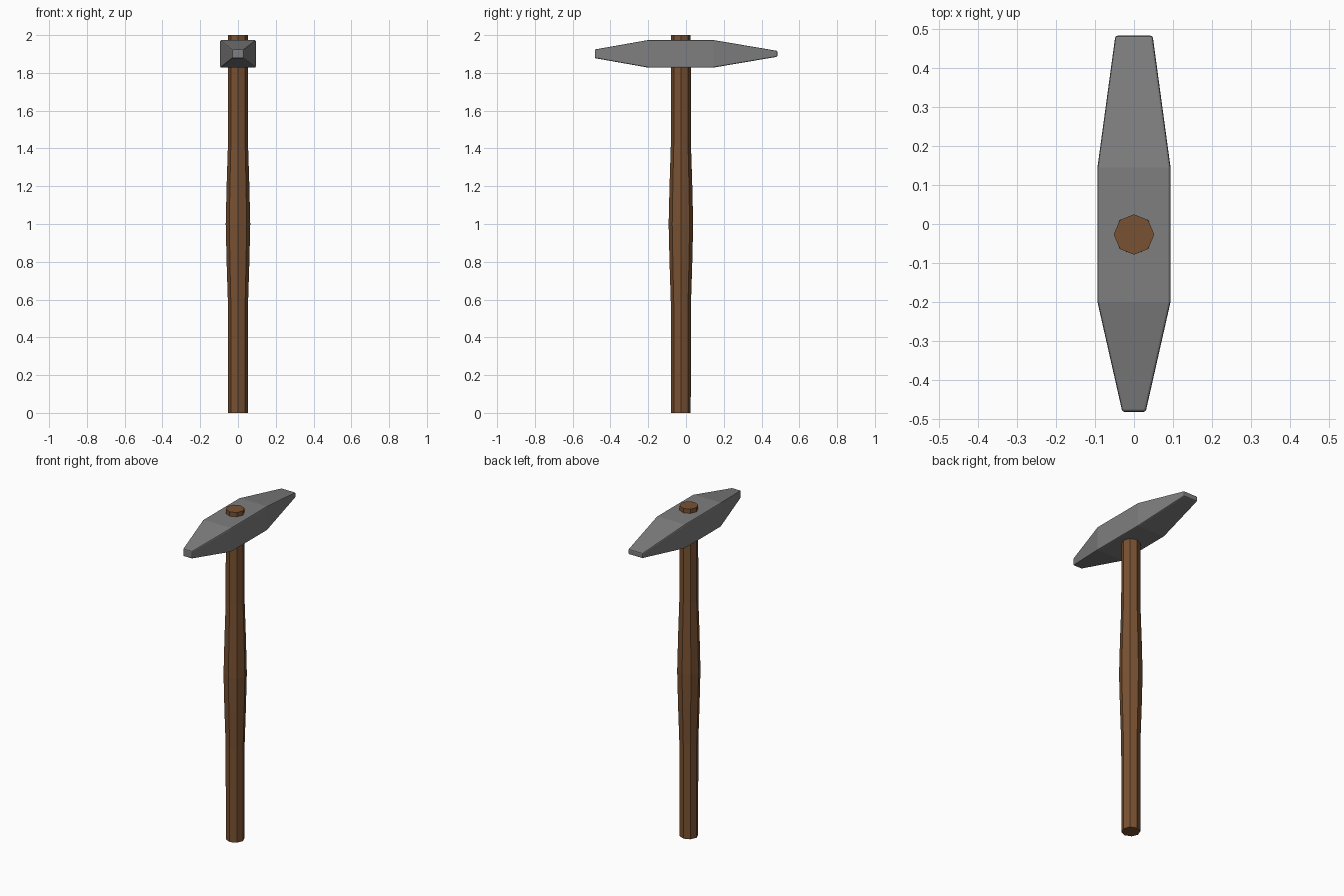
import bpy, bmesh, math

if "Cube" in bpy.data.objects:
    bpy.data.objects.remove(bpy.data.objects["Cube"])


def material(name, color):
    m = bpy.data.materials.new(name)
    m.diffuse_color = (*color, 1)
    m.use_nodes = True
    m.node_tree.nodes["Principled BSDF"].inputs["Base Color"].default_value = m.diffuse_color
    return m


def loft(name, rings, mat):
    """Skin a row of equal-length point rings and cap both ends."""
    bm = bmesh.new()
    loops = [[bm.verts.new(p) for p in ring] for ring in rings]
    n = len(loops[0])
    for a, b in zip(loops, loops[1:]):
        for i in range(n):
            j = (i + 1) % n
            bm.faces.new((a[i], a[j], b[j], b[i]))
    bm.faces.new(loops[0])
    bm.faces.new(loops[-1])
    bmesh.ops.recalc_face_normals(bm, faces=bm.faces)
    mesh = bpy.data.meshes.new(name)
    bm.to_mesh(mesh)
    bm.free()
    mesh.materials.append(mat)
    obj = bpy.data.objects.new(name, mesh)
    bpy.context.collection.objects.link(obj)
    return obj


steel = material("steel grey", (0.21, 0.21, 0.21))
wood = material("brown wood", (0.19, 0.083, 0.032))

# Octagonal handle, thickest halfway up
HANDLE_Y = -0.027
profile = [(0, 0.052), (0.57, 0.053), (0.79, 0.060), (1.0, 0.065),
           (1.21, 0.060), (1.43, 0.053), (2.0, 0.052)]
loft("handle", [[(r * math.cos(k * math.pi / 4),
                  HANDLE_Y + r * math.sin(k * math.pi / 4), z)
                 for k in range(8)] for z, r in profile], wood)

# Head: straight middle block tapering to a square face and a wide flat end
HEAD_Z = 1.901
sections = [(-0.483, 0.030, 0.023), (-0.20, 0.094, 0.073),
            (0.145, 0.094, 0.073), (0.484, 0.048, 0.0155)]
head = loft("hammer_head", [[(sx * w, y, HEAD_Z + sz * h)
                             for sx, sz in ((-1, -1), (1, -1), (1, 1), (-1, 1))]
                            for y, w, h in sections], steel)
bevel = head.modifiers.new("soft edges", 'BEVEL')
bevel.width = 0.006
bevel.segments = 2
bevel.limit_method = 'ANGLE'
bevel.angle_limit = math.radians(40)
